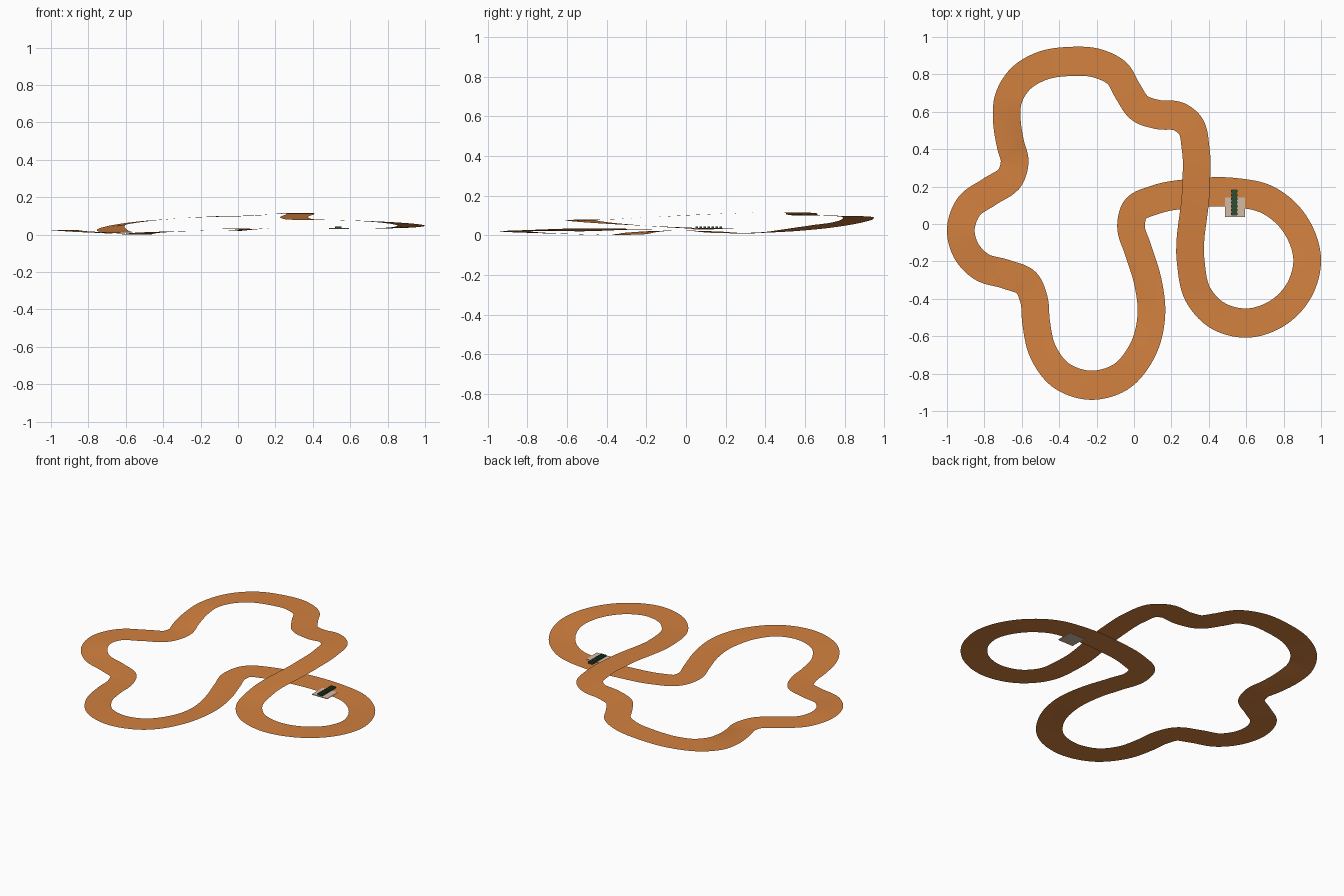
import bpy, bmesh, math
from mathutils import Vector

if "Cube" in bpy.data.objects:
    bpy.data.objects.remove(bpy.data.objects["Cube"])

def material(name, color):
    m = bpy.data.materials.new(name)
    m.diffuse_color = (*color, 1)
    m.use_nodes = True
    m.node_tree.nodes["Principled BSDF"].inputs["Base Color"].default_value = m.diffuse_color
    return m

def make_object(name, bm, mat, smooth=False):
    me = bpy.data.meshes.new(name)
    bm.to_mesh(me)
    bm.free()
    me.materials.append(mat)
    for p in me.polygons:
        p.use_smooth = smooth
    ob = bpy.data.objects.new(name, me)
    bpy.context.collection.objects.link(ob)
    return ob

def add_box(bm, center, size):
    r = bmesh.ops.create_cube(bm, size=1)
    bmesh.ops.scale(bm, vec=size, verts=r["verts"])
    bmesh.ops.translate(bm, vec=center, verts=r["verts"])

clay = material("clay", (0.65, 0.22, 0.05))
sand = material("sand", (0.66, 0.50, 0.38))
green = material("dark_green", (0.03, 0.07, 0.03))

# Centre line of the closed circuit
path = [Vector(p) for p in (
    (.331, .185, .109), (.330, .400, .115), (.298, .530, .115), (.240, .574, .113),
    (.128, .585, .105), (.030, .620, .100), (-.032, .708, .099), (-.090, .805, .097),
    (-.190, .857, .094), (-.342, .869, .085), (-.500, .842, .072), (-.610, .773, .057),
    (-.674, .660, .042), (-.680, .560, .031), (-.660, .425, .018), (-.638, .334, .011),
    (-.662, .250, .010), (-.770, .174, .014), (-.882, .094, .020), (-.926, -.030, .024),
    (-.898, -.142, .021), (-.818, -.227, .014), (-.680, -.270, .007), (-.575, -.315, .003),
    (-.535, -.404, .002), (-.524, -.520, .005), (-.487, -.682, .010), (-.396, -.805, .015),
    (-.235, -.862, .020), (-.075, -.820, .023), (.048, -.670, .026), (.093, -.484, .028),
    (.072, -.300, .030), (.021, -.136, .031), (-.016, -.008, .032), (.005, .075, .033),
    (.118, .131, .033), (.300, .163, .033), (.540, .168, .032), (.710, .131, .033),
    (.834, .035, .036), (.926, -.200, .048), (.888, -.345, .057), (.780, -.468, .067),
    (.598, -.530, .076), (.438, -.484, .079), (.342, -.377, .081), (.303, -.200, .090))]

def spline(pts, steps):
    """Closed Catmull-Rom curve with chord-length tangents."""
    n, out = len(pts), []
    def tangent(i):
        a, b, c = pts[i - 1], pts[i], pts[(i + 1) % n]
        d0, d1 = (b - a).length, (c - b).length
        return ((b - a) / d0 * d1 + (c - b) / d1 * d0) / (d0 + d1)
    for i in range(n):
        p, q = pts[i], pts[(i + 1) % n]
        L = (q - p).length
        m0, m1 = tangent(i) * L, tangent((i + 1) % n) * L
        for k in range(steps):
            t = k / steps
            out.append(p * (2*t**3 - 3*t**2 + 1) + m0 * (t**3 - 2*t**2 + t)
                       + q * (3*t**2 - 2*t**3) + m1 * (t**3 - t**2))
    return out

def bank(p):
    """Sideways tilt in the two gently banked stretches."""
    def near(x, y):
        return math.exp(-((p.x - x)**2 + (p.y - y)**2) / .05)
    return .14 * near(-.66, .62) + .10 * near(.06, -.52)

# Road ribbon
line = spline(path, 8)
bm = bmesh.new()
rows = []
for i, p in enumerate(line):
    d = line[(i + 1) % len(line)] - line[i - 1]
    side = Vector((-d.y, d.x, 0)).normalized()
    side = Vector((side.x * .074, side.y * .078, side.x * .074 * bank(p)))
    rows.append([bm.verts.new(p + side * s) for s in (1, .5, 0, -.5, -1)])
for i, a in enumerate(rows):
    b = rows[(i + 1) % len(rows)]
    for j in range(4):
        bm.faces.new((a[j], a[j + 1], b[j + 1], b[j]))
make_object("road_ribbon", bm, clay, True)

# Thin pad beside the start line, seen from above and below the road
bm = bmesh.new()
add_box(bm, (.540, .089, .0325), (.106, .104, .004))
make_object("start_pad", bm, sand)

# Low start marker: base strip with a row of raised blocks
bm = bmesh.new()
add_box(bm, (.536, .115, .036), (.032, .138, .004))
for k in range(7):
    add_box(bm, (.536, .055 + k * .02, .040), (.034, .013, .008))
make_object("start_marker", bm, green)
